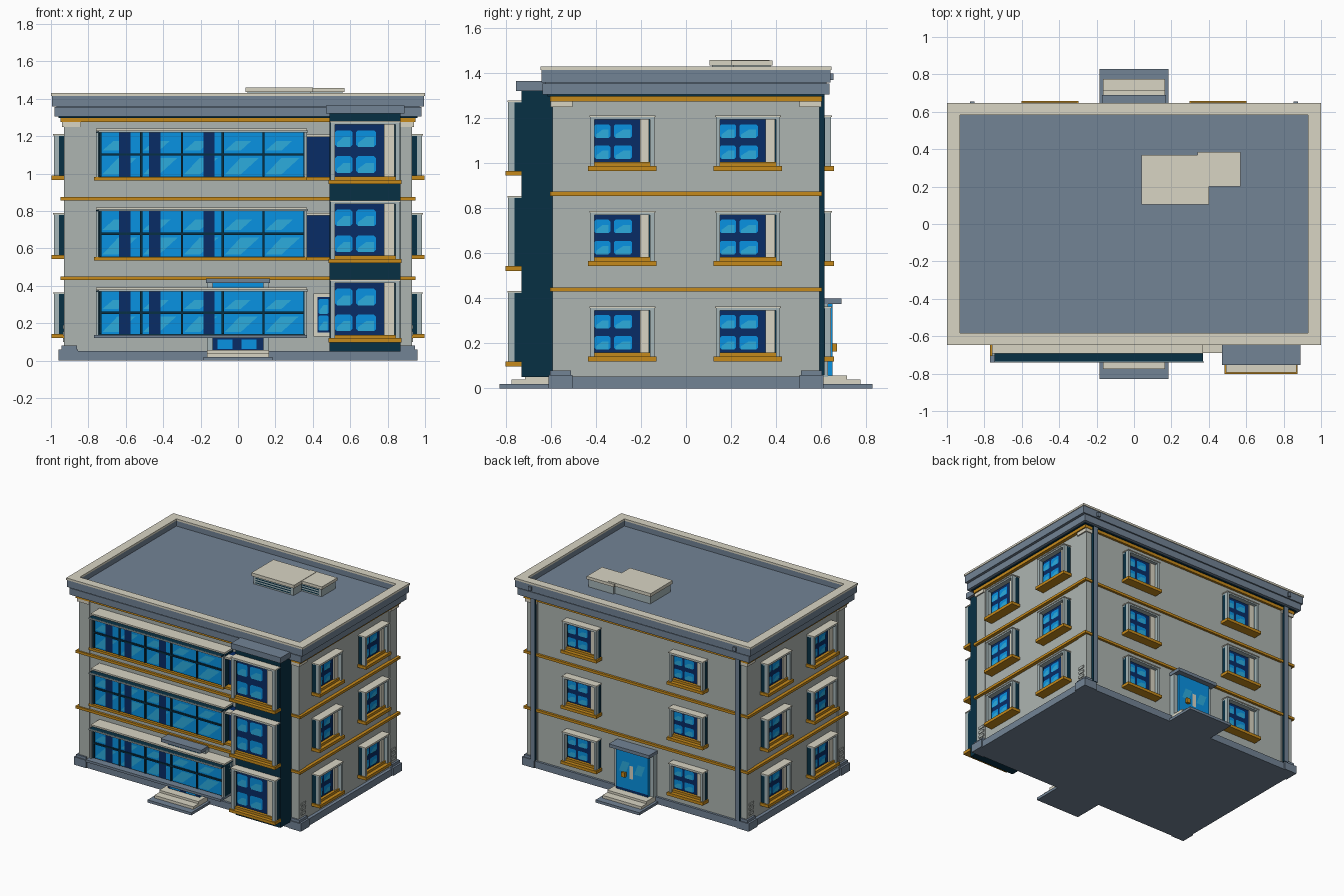
import bpy, bmesh, math
from mathutils import Matrix, Vector

cube = bpy.data.objects.get("Cube")
if cube:
    bpy.data.objects.remove(cube, do_unlink=True)

# Palette, written as sRGB bytes and stored as linear values
PALETTE = {
    "wall_grey": (174, 181, 177), "stone_beige": (217, 213, 196),
    "slate": (114, 131, 149), "ochre": (198, 138, 27),
    "dark_teal": (7, 48, 68), "navy_glass": (8, 44, 102),
    "blue_glass": (8, 146, 226), "cyan_glass": (44, 172, 222),
    "pale_frame": (166, 182, 184),
}
MATS = {}
for label, rgb in PALETTE.items():
    lin = [((c / 255 + 0.055) / 1.055) ** 2.4 for c in rgb] + [1.0]
    m = bpy.data.materials.new(label)
    m.use_nodes = True
    m.diffuse_color = lin
    m.node_tree.nodes["Principled BSDF"].inputs["Base Color"].default_value = lin
    MATS[label] = m

TURN = {"front": 0, "left": 90, "back": 180, "right": 270}
DEPTH = {"back": 0.59, "left": 0.93, "right": 0.93}


class Part:
    """Mesh built facing the front (u across, d outward, v up), then turned to its side."""

    def __init__(self, name, side="front"):
        self.name, self.side, self.bm, self.cols = name, side, bmesh.new(), []

    def slot(self, col):
        if col not in self.cols:
            self.cols.append(col)
        return self.cols.index(col)

    def box(self, u0, u1, d0, d1, v0, v1, col):
        mid = Vector(((u0 + u1) / 2, -(d0 + d1) / 2, (v0 + v1) / 2))
        size = Matrix.Diagonal((u1 - u0, d1 - d0, v1 - v0, 1))
        made = bmesh.ops.create_cube(self.bm, size=1, matrix=Matrix.Translation(mid) @ size)
        for f in {f for v in made["verts"] for f in v.link_faces}:
            f.material_index = self.slot(col)

    def plate(self, pts, d, col):
        f = self.bm.faces.new([self.bm.verts.new((u, -d, v)) for u, v in pts])
        f.material_index = self.slot(col)

    def rect(self, u0, u1, v0, v1, d, col):
        self.plate([(u0, v0), (u1, v0), (u1, v1), (u0, v1)], d, col)

    def ring(self, x, y, ix, iy, z0, z1, col):
        for s in (-1, 1):
            a, b = sorted((s * iy, s * y))
            self.box(-x, x, a, b, z0, z1, col)
            a, b = sorted((s * ix, s * x))
            self.box(a, b, -iy, iy, z0, z1, col)

    def done(self):
        self.bm.transform(Matrix.Rotation(math.radians(TURN[self.side]), 4, "Z"))
        me = bpy.data.meshes.new(self.name)
        self.bm.to_mesh(me)
        self.bm.free()
        for c in self.cols:
            me.materials.append(MATS[c])
        bpy.context.scene.collection.objects.link(bpy.data.objects.new(self.name, me))


def pane(p, u0, u1, v0, v1, d):
    """Blue pane with clipped corners and a pale reflection."""
    w, h = u1 - u0, v1 - v0
    c = 0.12 * min(w, h)
    p.plate([(u0 + c, v0), (u1 - c, v0), (u1, v0 + c), (u1, v1 - c),
             (u1 - c, v1), (u0 + c, v1), (u0, v1 - c), (u0, v0 + c)], d, "blue_glass")
    p.plate([(u0 + c, v0), (u1 - c, v0), (u1 - c, v0 + h * 0.6),
             (u0 + w * 0.5, v0 + h * 0.6), (u0 + c, v0 + h * 0.25)], d + 0.003, "cyan_glass")


def window(name, side, c, v, w, h, d):
    """Framed window with a sill, an off-centre glass and a wide jamb."""
    p = Part(name, side)
    r, t = w / 2, v + h
    p.box(c - r - 0.01, c + r + 0.01, d, d + 0.073, v, v + 0.022, "ochre")
    p.box(c - r, c + r, d - 0.01, d + 0.02, v + 0.022, t - 0.01, "dark_teal")
    for s in (-1, 1):
        a, b = sorted((c + s * r, c + s * r * 0.87))
        p.box(a, b, d + 0.02, d + 0.033, v + 0.022, t - 0.01, "dark_teal")
        p.box(a, b, d + 0.033, d + 0.06, v + 0.022, t - 0.018, "pale_frame")
    p.box(c - r, c + r, d, d + 0.06, t - 0.018, t - 0.007, "pale_frame")
    p.box(c - r - 0.004, c + r + 0.004, d, d + 0.064, t - 0.007, t, "stone_beige")
    p.box(c + r * 0.55, c + r * 0.84, d + 0.02, d + 0.035, v + 0.04, t - 0.018, "stone_beige")
    p.box(c - r * 0.87, c + r * 0.87, d + 0.02, d + 0.045, v + 0.022, v + 0.04, "ochre")
    g0, gw, b0, gh = c - r * 0.87, r * 1.42, v + 0.04, h - 0.058
    p.rect(g0, g0 + gw, b0, b0 + gh, d + 0.023, "navy_glass")
    for a, b in ((0.0, 0.35), (0.43, 0.83)):
        for e, f in ((0.07, 0.39), (0.57, 0.89)):
            pane(p, g0 + a * gw, g0 + b * gw, b0 + e * gh, b0 + f * gh, d + 0.026)
    p.done()


def ribbon(name, v, h, sill, sill_d, returns):
    """Long band of glass with mullions on the front."""
    p = Part(name)
    u0, u1, t, d = -0.77, 0.37, v + h, 0.685
    p.box(u0, u1, 0.58, sill_d, v, v + 0.018, sill)
    p.box(u0 + 0.01, u1, 0.58, d, v + 0.018, t - 0.015, "dark_teal")
    p.box(u0 + 0.01, u1, 0.58, 0.692, t - 0.012, t, "stone_beige")
    # Thin dark hood over the glass
    p.box(-0.745, u1, 0.58, 0.735, t - 0.02, t - 0.011, "dark_teal")
    p.box(-0.745, u1 + 0.005, 0.735, 0.741, t - 0.02, t - 0.009, "pale_frame")
    for a in (u0 + 0.01, u1 - 0.015):
        p.box(a, a + 0.015, 0.58, d + 0.02, v + 0.018, t - 0.02, "pale_frame")
    b0, b1 = v + 0.022, t - 0.02
    p.rect(-0.735, 0.355, b0, b1, d + 0.002, "blue_glass")
    mid = (b0 + b1) / 2
    for k in range(5):
        x = -0.73 + k * 0.218
        for lo, hi in ((b0 + 0.01, mid - 0.02), (mid + 0.02, b1 - 0.045)):
            lean = (hi - lo) * 1.1
            p.plate([(x + 0.005, lo), (x + 0.09, lo), (x + 0.09 + lean, hi),
                     (x + 0.03 + lean * 0.6, hi)], d + 0.004, "cyan_glass")
    for x in (-0.605, -0.445, -0.155):
        p.rect(x - 0.03, x + 0.03, b0, b1, d + 0.007, "navy_glass")
    for k in range(6):
        x = -0.735 + k * 0.218
        p.box(x - 0.006, x + 0.006, d, d + 0.012, b0, b1, "dark_teal")
    p.box(-0.735, 0.355, d, d + 0.012, mid - 0.006, mid + 0.006, "dark_teal")
    # Recessed return beside the bay
    if returns:
        p.box(u1, 0.49, 0.58, 0.685, v, v + 0.018, sill)
        p.box(u1, 0.49, 0.58, 0.64, v + 0.018, t - 0.03, "navy_glass")
        p.box(u1, 0.49, 0.58, 0.69, t - 0.045, t - 0.03, "stone_beige")
    p.done()


def entrance(side, h, kick):
    """Glazed door with canopy and three steps."""
    p = Part(side + "_door", side)
    for s in (-1, 1):
        a, b = sorted((s * 0.135, s * 0.165))
        p.box(a, b, 0.58, 0.63, 0.05, h - 0.025, "pale_frame")
    p.box(-0.17, 0.17, 0.58, 0.69, h - 0.025, h, "slate")
    p.box(-0.135, 0.135, 0.58, 0.65, 0.05, h - 0.025, "blue_glass")
    for u in (-0.11, 0.02):
        p.plate([(u, h * 0.5), (u + 0.06, h * 0.5), (u + 0.09, h * 0.7), (u + 0.03, h * 0.7)],
                0.653, "cyan_glass")
    p.rect(-0.135, 0.135, 0.055, kick, 0.653, "navy_glass")
    for u in (-0.11, 0.02):
        p.rect(u, u + 0.08, 0.062, kick * 0.8, 0.656, "blue_glass")
    p.rect(-0.02, 0.01, 0.16, 0.26, 0.656, "stone_beige")
    p.box(-0.08, -0.05, 0.64, 0.67, 0.165, 0.2, "ochre")
    p.done()
    p = Part(side + "_steps", side)
    p.box(-0.185, 0.185, 0.58, 0.828, 0, 0.02, "slate")
    p.box(-0.165, 0.165, 0.58, 0.775, 0.02, 0.04, "stone_beige")
    p.box(-0.165, 0.165, 0.58, 0.715, 0.04, 0.057, "stone_beige")
    p.done()


# Walls, plinth and corner piers
p = Part("main_walls")
p.box(-0.925, 0.925, -0.588, 0.588, 0.02, 1.31, "wall_grey")
p.done()
p = Part("plinth")
p.box(-0.95, 0.95, -0.605, 0.605, 0, 0.052, "slate")
p.done()
p = Part("corner_piers")


def corner(sx, sy, x, y, ix, iy, z0, z1, col):
    a, b = sorted((sx * x, sx * ix))
    c, d = sorted((sy * y, sy * iy))
    p.box(a, b, c, d, z0, z1, col)


for sx in (-1, 1):
    for sy in (-1, 1):
        corner(sx, sy, 0.93, 0.594, 0.84, 0.505, 0.05, 1.28, "wall_grey")
        corner(sx, sy, 0.96, 0.612, 0.855, 0.505, 0, 0.06, "slate")
        corner(sx, sy, 0.945, 0.605, 0.86, 0.51, 0.06, 0.08, "slate")
        corner(sx, sy, 0.94, 0.602, 0.84, 0.505, 1.25, 1.28, "stone_beige")
        for k in range(3):
            corner(sx, sy, 0.936, 0.565, 0.9, 0.515, 0.1 + k * 0.035, 0.12 + k * 0.035, "wall_grey")
p.done()

# Floor bands
p = Part("floor_bands")
for z0, z1 in ((0.43, 0.449), (0.855, 0.874), (1.275, 1.298)):
    p.box(-0.95, 0.95, -0.605, 0.605, z0, z1, "ochre")
p.done()

# Cornice, parapet and roof deck
p = Part("cornice")
p.box(-0.96, 0.96, -0.615, 0.615, 1.298, 1.306, "dark_teal")
p.box(-0.98, 0.98, -0.638, 0.638, 1.305, 1.355, "slate")
p.box(-0.97, 0.97, -0.625, 0.625, 1.355, 1.375, "slate")
p.ring(0.995, 0.642, 0.93, 0.583, 1.36, 1.415, "slate")
p.ring(1.0, 0.647, 0.93, 0.583, 1.415, 1.43, "stone_beige")
p.done()

# Rooftop ventilation unit
p = Part("roof_unit")
for u0, u1, y0, y1, top in ((0.04, 0.4, 0.105, 0.37, 1.46), (0.34, 0.57, 0.2, 0.385, 1.457)):
    p.box(u0 + 0.01, u1 - 0.01, -y1 + 0.01, -y0 - 0.01, 1.37, 1.436, "pale_frame")
    p.box(u0, u1, -y1, -y0, 1.435, top, "stone_beige")
    for k in range(3):
        z = 1.385 + k * 0.017
        p.rect(u0 + 0.03, u1 - 0.03, z, z + 0.008, -y0 - 0.007, "dark_teal")
p.done()

# Projecting bay at the front
p = Part("front_bay")
p.box(0.49, 0.87, 0.58, 0.73, 0.05, 1.325, "dark_teal")
p.box(0.47, 0.89, 0.58, 0.755, 1.322, 1.365, "slate")
p.done()

# Rows of windows
for row, z in enumerate((0.12, 0.543, 0.967), 1):
    for side, spots in (("left", (-0.283, 0.275)), ("right", (-0.275, 0.283)), ("back", (-0.45, 0.45))):
        for col, c in enumerate(spots, 1):
            window(f"{side}_window_{row}_{col}", side, c, z, 0.285, 0.245, DEPTH[side] - 0.005)
    window(f"bay_window_{row}", "front", 0.68, z - 0.022, 0.37, 0.335, 0.73)

ribbon("ribbon_window_1", 0.12, 0.27, "slate", 0.741, False)
ribbon("ribbon_window_2", 0.535, 0.285, "ochre", 0.705, True)
ribbon("ribbon_window_3", 0.963, 0.277, "ochre", 0.705, True)

# Narrow window beside the bay
p = Part("narrow_window")
p.box(0.405, 0.49, 0.58, 0.63, 0.13, 0.36, "stone_beige")
p.rect(0.425, 0.49, 0.15, 0.34, 0.633, "navy_glass")
for v in (0.16, 0.25):
    pane(p, 0.43, 0.485, v, v + 0.08, 0.636)
p.done()

entrance("front", 0.44, 0.14)
entrance("back", 0.4, 0.075)

# Rear downpipes
p = Part("rear_downpipes", "back")
for u in (-0.865, 0.865):
    p.box(u - 0.018, u + 0.018, 0.58, 0.615, 0.06, 1.3, "dark_teal")
    p.rect(u - 0.018, u + 0.018, 0.06, 1.3, 0.618, "slate")
    p.box(u - 0.012, u + 0.012, 0.6, 0.655, 1.37, 1.4, "slate")
p.done()
